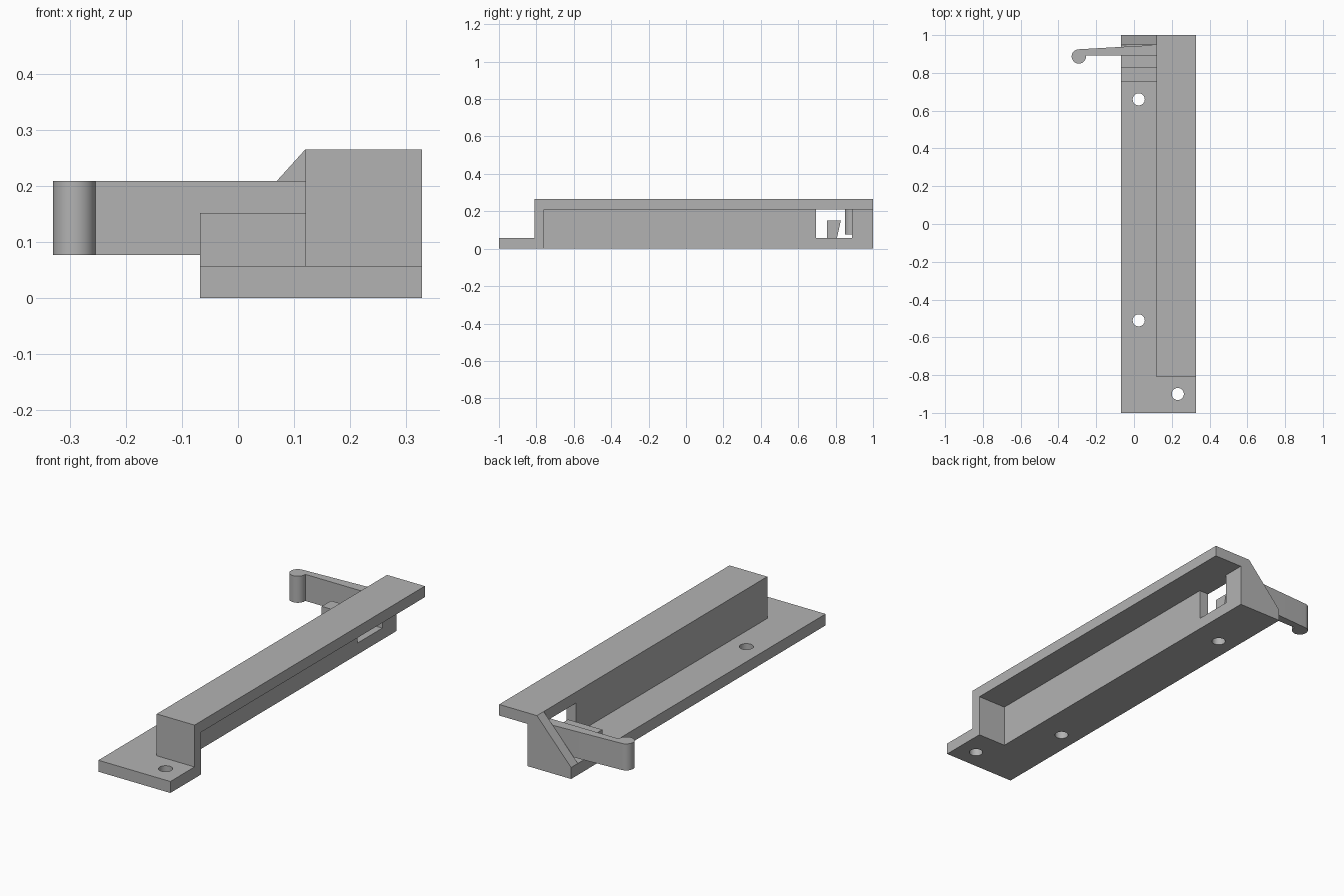
import bpy, bmesh, math

if "Cube" in bpy.data.objects:
    bpy.data.objects.remove(bpy.data.objects["Cube"])

grey = bpy.data.materials.new("plain grey")
grey.diffuse_color = (0.45, 0.45, 0.45, 1)
grey.use_nodes = True
grey.node_tree.nodes["Principled BSDF"].inputs["Base Color"].default_value = grey.diffuse_color


def prism(name, pts, axis, lo, hi):
    """Extrude a 2D outline along an axis: x uses (y,z), y uses (x,z), z uses (x,y)."""
    def place(p, t):
        return {"x": (t, p[0], p[1]), "y": (p[0], t, p[1]), "z": (p[0], p[1], t)}[axis]
    bm = bmesh.new()
    a = [bm.verts.new(place(p, lo)) for p in pts]
    b = [bm.verts.new(place(p, hi)) for p in pts]
    n = len(pts)
    bm.faces.new(a)
    bm.faces.new(b[::-1])
    for i in range(n):
        j = (i + 1) % n
        bm.faces.new((a[j], a[i], b[i], b[j]))
    bmesh.ops.recalc_face_normals(bm, faces=bm.faces)
    me = bpy.data.meshes.new(name)
    bm.to_mesh(me)
    bm.free()
    me.materials.append(grey)
    ob = bpy.data.objects.new(name, me)
    bpy.context.collection.objects.link(ob)
    return ob


def box(name, x0, x1, y0, y1, z0, z1):
    return prism(name, [(x0, y0), (x1, y0), (x1, y1), (x0, y1)], "z", z0, z1)


def circle(cx, cy, r, n=32):
    return [(cx + r * math.cos(2 * math.pi * i / n),
             cy + r * math.sin(2 * math.pi * i / n)) for i in range(n)]


def combine(target, other, op):
    m = target.modifiers.new(op.lower(), "BOOLEAN")
    m.operation, m.solver, m.object = op, "EXACT", other
    bpy.context.view_layer.objects.active = target
    bpy.ops.object.modifier_apply(modifier=m.name)
    bpy.data.objects.remove(other)


def smooth(ob):
    bpy.ops.object.select_all(action="DESELECT")
    ob.select_set(True)
    bpy.context.view_layer.objects.active = ob
    bpy.ops.object.shade_smooth_by_angle(angle=math.radians(30))


L, R, WALL, T = -0.068, 0.328, 0.12, 0.057   # left, right, wall face, plate thickness

# Mounting plate with raised rail cover
body = box("rail_body", L, R, -1, 1, 0, T)
combine(body, box("cover", WALL, R, -0.81, 1, 0, 0.265), "UNION")

# Sloped gusset at the back end
combine(body, prism("gusset", [(L, 0), (WALL + 0.03, 0), (WALL + 0.03, 0.265),
                               (WALL, 0.265), (L, T)], "y", 0.947, 1), "UNION")

# Channel open to the right, the bottom and the back
combine(body, box("channel", 0.172, 0.4, -0.76, 1.1, -0.1, 0.21), "DIFFERENCE")

# Window through the side wall
combine(body, box("window", 0.05, 0.25, 0.695, 0.888, T, 0.21), "DIFFERENCE")

# Screw holes
for x, y in ((0.025, 0.66), (0.025, -0.51), (0.232, -0.9)):
    combine(body, prism("hole", circle(x, y, 0.032), "z", -0.1, 0.1), "DIFFERENCE")
smooth(body)

# Undercut stop block beside the window
prism("stop_block", [(0.755, T - 0.005), (0.806, T - 0.005), (0.828, 0.152), (0.755, 0.152)],
      "x", L, WALL)

# Spring lever with rounded finger tip
lever = prism("lever", [(WALL + 0.01, 0.892), (WALL + 0.01, 0.948), (WALL, 0.948),
                        (-0.292, 0.925), (-0.292, 0.892)], "z", 0.077, 0.209)
combine(lever, prism("tip", circle(-0.292, 0.887, 0.038, 40), "z", 0.077, 0.209), "UNION")
smooth(lever)
